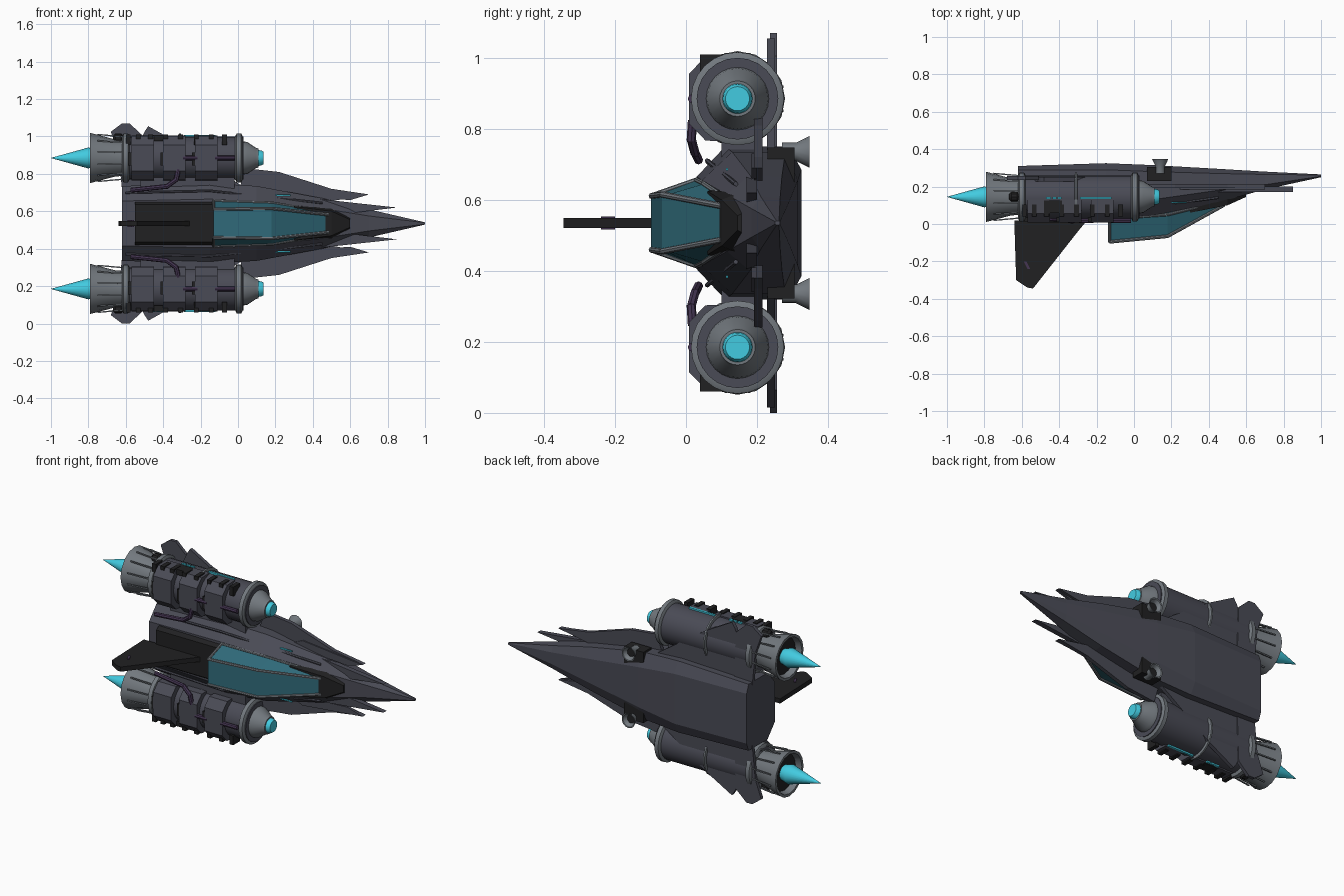
import bpy, bmesh, math
from mathutils import Vector

if "Cube" in bpy.data.objects:
    bpy.data.objects.remove(bpy.data.objects["Cube"])

ZC = 0.535  # height of the ship's centreline; the ship's "up" is -y


def mat(name, r, g, b):
    m = bpy.data.materials.new(name)
    m.diffuse_color = (r, g, b, 1)
    m.use_nodes = True
    m.node_tree.nodes["Principled BSDF"].inputs["Base Color"].default_value = m.diffuse_color
    return m


HULL = mat("hull slate", .068, .07, .092)
METAL = mat("grey metal", .17, .19, .21)
BLACK = mat("near black", .015, .015, .016)
GLASS = mat("teal glass", .03, .15, .2)
GLOW = mat("cyan glow", .055, .6, .75)
PIPE = mat("purple pipe", .058, .036, .084)


def P(x, s, y):
    return Vector((x, y, ZC + s))


def finish(name, bm, m, smooth=False):
    bmesh.ops.recalc_face_normals(bm, faces=bm.faces)
    me = bpy.data.meshes.new(name)
    bm.to_mesh(me)
    bm.free()
    me.materials.append(m)
    ob = bpy.data.objects.new(name, me)
    bpy.context.collection.objects.link(ob)
    if smooth:
        for o in bpy.context.selected_objects:
            o.select_set(False)
        ob.select_set(True)
        bpy.context.view_layer.objects.active = ob
        bpy.ops.object.shade_smooth_by_angle(angle=math.radians(35))
    return ob


def add_loft(bm, rings):
    vs = [[bm.verts.new(p) for p in r] for r in rings]
    n = len(vs[0])
    for a, b in zip(vs, vs[1:]):
        for i in range(n):
            bm.faces.new((a[i], a[(i + 1) % n], b[(i + 1) % n], b[i]))
    bm.faces.new(vs[0])
    bm.faces.new(vs[-1])


def loft(name, rings, m, smooth=False):
    bm = bmesh.new()
    add_loft(bm, rings)
    return finish(name, bm, m, smooth)


def mirrored(x, half):
    """Closed cross-section from half-profile (y, half width) points."""
    return [P(x, w, y) for y, w in half] + [P(x, -w, y) for y, w in reversed(half)]


def plate(name, pts, y0, y1, m):
    return loft(name, [[P(x, s, y) for x, s in pts] for y in (y0, y1)], m)


def box(name, x0, x1, s0, s1, y0, y1, m):
    return plate(name, [(x0, s0), (x1, s0), (x1, s1), (x0, s1)], y0, y1, m)


def lathe(name, prof, s, y, m, n=24, axis="x"):
    def pt(t, r, i):
        a = 2 * math.pi * i / n
        u, v = r * math.cos(a), r * math.sin(a)
        return P(t, s + u, y + v) if axis == "x" else P(y + v, s + u, t)
    return loft(name, [[pt(t, max(r, .0005), i) for i in range(n)] for t, r in prof], m, True)


def rod(name, pts, r, m, n=8):
    bm = bmesh.new()
    for a, b in zip(pts, pts[1:]):
        d = (b - a).normalized()
        u = d.orthogonal().normalized()
        v = d.cross(u)
        ring = [(u * math.cos(t) + v * math.sin(t)) * r
                for t in (2 * math.pi * i / n for i in range(n))]
        add_loft(bm, [[q + w for w in ring] for q in (a - d * r * .3, b + d * r * .3)])
    return finish(name, bm, m)


# Fuselage
loft("hull", [mirrored(x, h) for x, h in [
    (-.62, [(.04, .12), (.11, .2), (.29, .2), (.31, .15)]),
    (-.15, [(.03, .13), (.11, .215), (.29, .215), (.325, .15)]),
    (.1, [(.045, .12), (.13, .2), (.28, .2), (.315, .12)]),
    (.45, [(.115, .08), (.18, .135), (.27, .13), (.295, .07)]),
    (.7, [(.185, .04), (.21, .075), (.265, .07), (.28, .035)]),
    (1, [(.25, .004), (.255, .006), (.262, .006), (.265, .004)])]], HULL)
loft("spine_deck", [mirrored(x, [(.008, .1), (.03, .115), (.08, .115)])
                    for x in (-.55, -.11)], BLACK)
loft("canopy_collar", [mirrored(x, h) for x, h in [
    (.3, [(.06, .09), (.12, .1)]), (.5, [(.1, .065), (.15, .085)]),
    (.6, [(.145, .02), (.18, .04)])]], BLACK)
loft("tail_fin", [[P(x, s, y) for x, y in [
    (-.64, .02), (-.25, .02), (-.3, -.04), (-.54, -.345), (-.57, -.34), (-.63, -.30)]]
    for s in (-.014, .014)], BLACK)
for sg in (1, -1):
    loft("fin_mark", [[P(x, sg * s, y) for x, y in
         [(-.59, -.2), (-.575, -.2), (-.555, -.24), (-.57, -.24)]] for s in (.013, .018)], PIPE)

# Canopy glass
loft("canopy", [mirrored(x, h) for x, h in [
    (-.13, [(-.098, .072), (.03, .12), (.08, .115)]),
    (.18, [(-.068, .075), (.05, .11), (.1, .11)]),
    (.48, [(.1, .045), (.125, .06), (.14, .06)])]], GLASS)

# Black cross block carrying the belly thrusters
box("thruster_block", .07, .2, -.213, .213, .23, .305, BLACK)

for sg in (1, -1):
    S = sg * .35   # engine axis
    Y = .145

    # Canopy frames
    rod("canopy_frame", [P(-.13, sg * .076, -.096), P(.18, sg * .08, -.066),
                         P(.48, sg * .048, .1)], .009, METAL)
    rod("canopy_sill", [P(-.13, sg * .12, .03), P(.18, sg * .11, .05),
                        P(.48, sg * .06, .125)], .008, METAL)
    rod("canopy_rear_frame", [P(-.13, sg * .076, -.096), P(-.13, sg * .12, .03)], .008, METAL)

    # Belly thrusters
    lathe("belly_thruster", [(.27, .026), (.31, .026), (.348, .045), (.346, .038), (.315, .018)],
          sg * .2, .14, METAL, 14, "y")
    lathe("thruster_core", [(.31, .022), (.325, .024)], sg * .2, .14, BLACK, 14, "y")

    # Wings, rear fins and front strakes
    plate("wing", [(.05, sg * .18), (-.3, sg * .42), (-.48, sg * .52), (-.5, sg * .49),
                   (-.54, sg * .4), (-.6, sg * .18)], .228, .25, HULL)
    plate("rear_fin", [(-.5, sg * .18), (-.51, sg * .47), (-.58, sg * .535), (-.62, sg * .535),
                       (-.68, sg * .49), (-.64, sg * .38), (-.62, sg * .18)], .236, .256, HULL)
    plate("front_strake", [(.0, sg * .16), (.04, sg * .295), (.22, sg * .275), (.5, sg * .185),
                           (.7, sg * .155), (.45, sg * .11)], .192, .215, HULL)
    for k, (tx, ts, w) in enumerate([(.85, .085, .1), (.7, .155, .15)]):
        plate("nose_blade", [(.2, sg * w), (.3, sg * (w + .045)), (tx, sg * ts),
                             (.6, sg * (ts - .03))], .17 + .015 * k, .2, HULL)
    rod("hull_seam", [P(-.6, sg * .165, .07), P(-.15, sg * .175, .06),
                      P(.45, sg * .11, .14)], .007, HULL, 6)
    box("pylon", -.52, -.02, *sorted((sg * .18, sg * .27)), .1, .2, HULL)
    box("side_light", .2, .28, *sorted((sg * .148, sg * .155)), .112, .118, GLOW)

    # Engine body and rings
    lathe("engine_body", [(-.62, .115), (.03, .115)], S, Y, HULL)
    for x, r, w in [(-.6, .131, .02), (-.31, .13, .008), (.005, .131, .02)]:
        lathe("engine_ring", [(x - w, r - .015), (x - w * .6, r), (x + w * .6, r),
                              (x + w, r - .015)], S, Y, METAL)
    lathe("intake_cone", [(.02, .09), (.05, .085), (.095, .055), (.11, .05), (.11, .04)],
          S, Y, METAL)
    lathe("intake_light", [(.09, .045), (.125, .04), (.135, .034)], S, Y, GLOW)

    # Nozzle, its dark throat, ribs and flame
    lathe("nozzle", [(-.61, .095), (-.66, .1), (-.79, .134), (-.79, .118), (-.69, .092)],
          S, Y, METAL, 16)
    lathe("nozzle_throat", [(-.7, .094), (-.755, .108)], S, Y, BLACK, 16)
    lathe("flame", [(-.74, .04), (-.8, .056), (-1, .0)], S, Y, GLOW)
    for i in range(12):
        a = math.pi * (i + .5) / 6
        c, d = math.cos(a), math.sin(a)
        rod("nozzle_rib", [P(-.62, S + .118 * c, Y + .118 * d),
                           P(-.75, S + .13 * c, Y + .13 * d)], .005, METAL, 4)
    lathe("nozzle_actuator", [(-.668, .015), (-.655, .027), (-.625, .027), (-.612, .015)],
          sg * .455, Y, BLACK, 10)

    # Armour shells on the upper side
    for x0, x1 in [(-.57, -.45), (-.40, -.28), (-.23, -.11)]:
        sec = [(.13, .121), (.055, .118), (.008, .07)]
        loft("engine_shell", [[P(p.x, p.z - ZC + S, p.y) for p in mirrored(x, sec)]
                              for x in (x0, x1)], HULL)
        box("shell_latch", x0 - .015, x0 + .01, *sorted((sg * .31, sg * .38)), .012, .05, BLACK)
    # Black cooling teeth on the outer side
    for x in (-.6, -.545, -.48, -.4, -.32, -.235, -.155, -.085):
        box("cooling_tooth", x, x + .025, *sorted((sg * .42, sg * .475)), .04, .105, BLACK)
    box("side_vent", -.48, -.385, *sorted((sg * .44, sg * .472)), .06, .125, BLACK)
    # Cyan side lights
    for x0, x1 in [(-.47, -.443), (-.437, -.415), (-.409, -.387), (-.29, -.12)]:
        box("engine_light", x0, x1, *sorted((sg * .464, sg * .474)), .133, .145, GLOW)

    # Purple pipes
    rod("fuel_pipe", [P(-.57, sg * .178, .035), P(-.38, sg * .198, .025),
                      P(-.33, sg * .235, .015), P(-.32, sg * .285, .018)], .013, PIPE)
    for x0, x1 in [(-.29, -.22), (-.12, -.02)]:
        rod("link_pipe", [P(x0, S, .018), P(x1, S, .018)], .013, PIPE)
